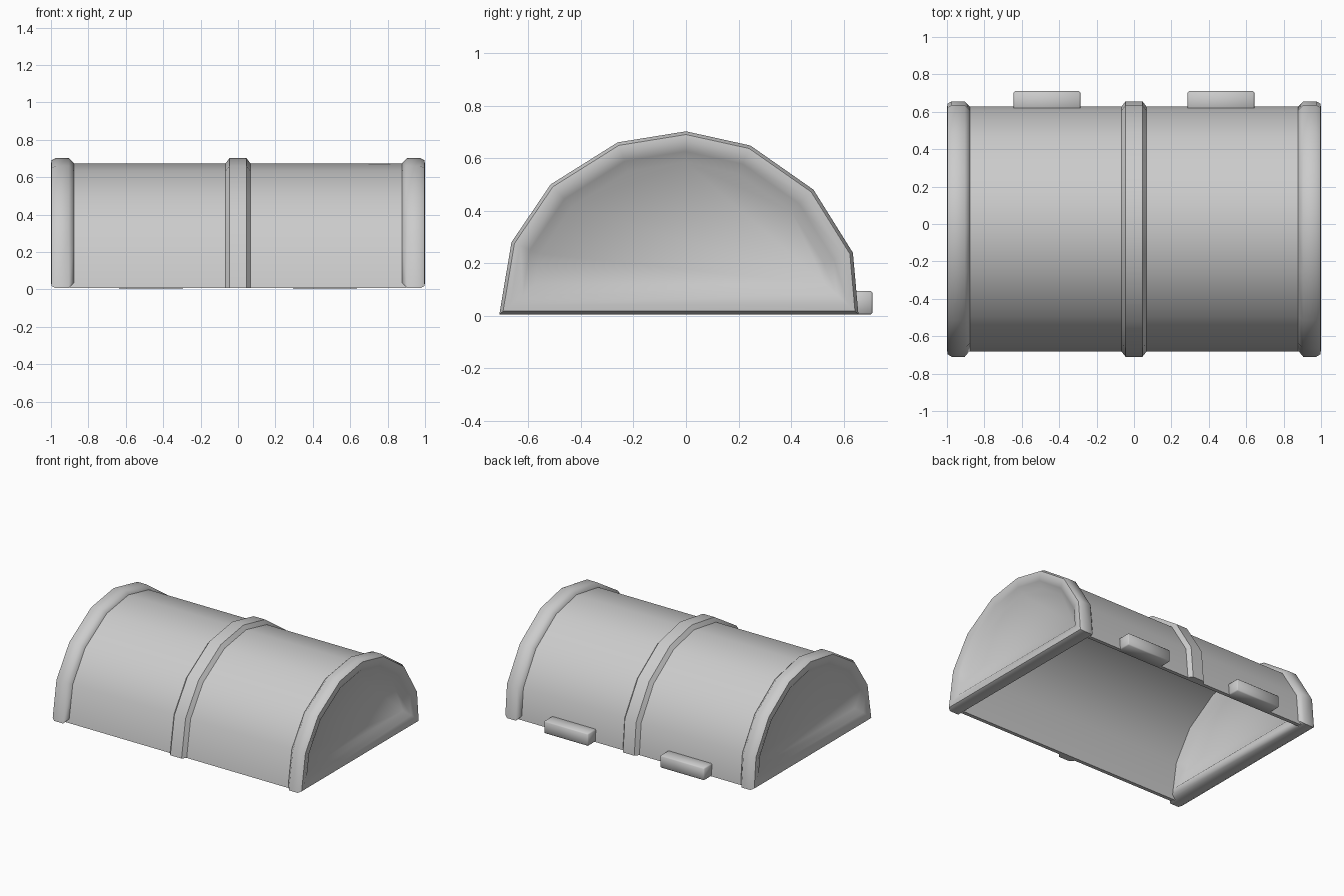
import bpy, bmesh, math
from mathutils import Vector

if "Cube" in bpy.data.objects:
    bpy.data.objects.remove(bpy.data.objects["Cube"])

# Outer arch outline (y, z), front to back
ARCH = [(-.71, .006), (-.664, .28), (-.515, .5), (-.26, .66), (0, .702),
        (.245, .648), (.485, .48), (.635, .24), (.656, .006)]


def inset(d, flat_base):
    """Arch outline moved inward by d; flat_base keeps the ends on the ground."""
    pts = [Vector(p) for p in ARCH]
    n = len(pts)
    out = []
    for i, p in enumerate(pts):
        a = (p - pts[i - 1]).normalized()
        b = (pts[(i + 1) % n] - p).normalized()
        na, nb = Vector((a.y, -a.x)), Vector((b.y, -b.x))
        if flat_base and i in (0, n - 1):
            m = nb if i == 0 else na
            out.append((p.x + m.x * d, p.y))
        else:
            m = na + nb
            m *= d / m.dot(na)
            out.append((p.x + m.x, p.y + m.y))
    return out


def finish(name, bm):
    bmesh.ops.recalc_face_normals(bm, faces=bm.faces)
    me = bpy.data.meshes.new(name)
    bm.to_mesh(me)
    bm.free()
    ob = bpy.data.objects.new(name, me)
    bpy.context.collection.objects.link(ob)
    bpy.ops.object.select_all(action='DESELECT')
    ob.select_set(True)
    bpy.context.view_layer.objects.active = ob
    bpy.ops.object.shade_smooth_by_angle(angle=math.radians(50))
    return ob


def loft(name, sections, solid, side=1):
    """Sections are (x, inset). Solid: closed outline, capped. Otherwise an arched bar."""
    bm = bmesh.new()
    rings = [[bm.verts.new((x * side, y, z)) for y, z in inset(d, not solid)]
             for x, d in sections]
    n, k = len(ARCH), len(rings)
    for j in range(k - 1 if solid else k):
        r, s = rings[j], rings[(j + 1) % k]
        for i in range(n if solid else n - 1):
            m = (i + 1) % n
            bm.faces.new((r[i], r[m], s[m], s[i]))
    if solid:
        bm.faces.new(rings[0])
        bm.faces.new(rings[-1])
    else:
        bm.faces.new([r[0] for r in rings])
        bm.faces.new([r[-1] for r in rings])
    return finish(name, bm)


# Curved hollow shell, open underneath
loft("lid_shell", [(-.9, .028), (.9, .028), (.9, .055), (-.9, .055)], False)

# Raised middle band
loft("middle_band", [(-.068, .03), (-.045, 0), (.045, 0), (.068, .03),
                     (.06, .045), (-.06, .045)], False)

for side, label in ((-1, "left"), (1, "right")):
    # End wall with raised rim and a recessed panel on both faces
    loft(label + "_end", [(.95, .115), (.985, .075), (1, .035), (.997, .012),
                          (.975, 0), (.905, 0), (.875, .03), (.875, .07),
                          (.915, .115)], True, side)
    # Hinge block at the back
    bm = bmesh.new()
    bmesh.ops.create_cube(bm, size=1)
    for v in bm.verts:
        v.co = (side * .465 + v.co.x * .356, .655 + v.co.y * .11, .05 + v.co.z * .09)
    bmesh.ops.bevel(bm, geom=bm.edges[:], offset=.007, segments=1, affect='EDGES')
    finish(label + "_hinge", bm)
